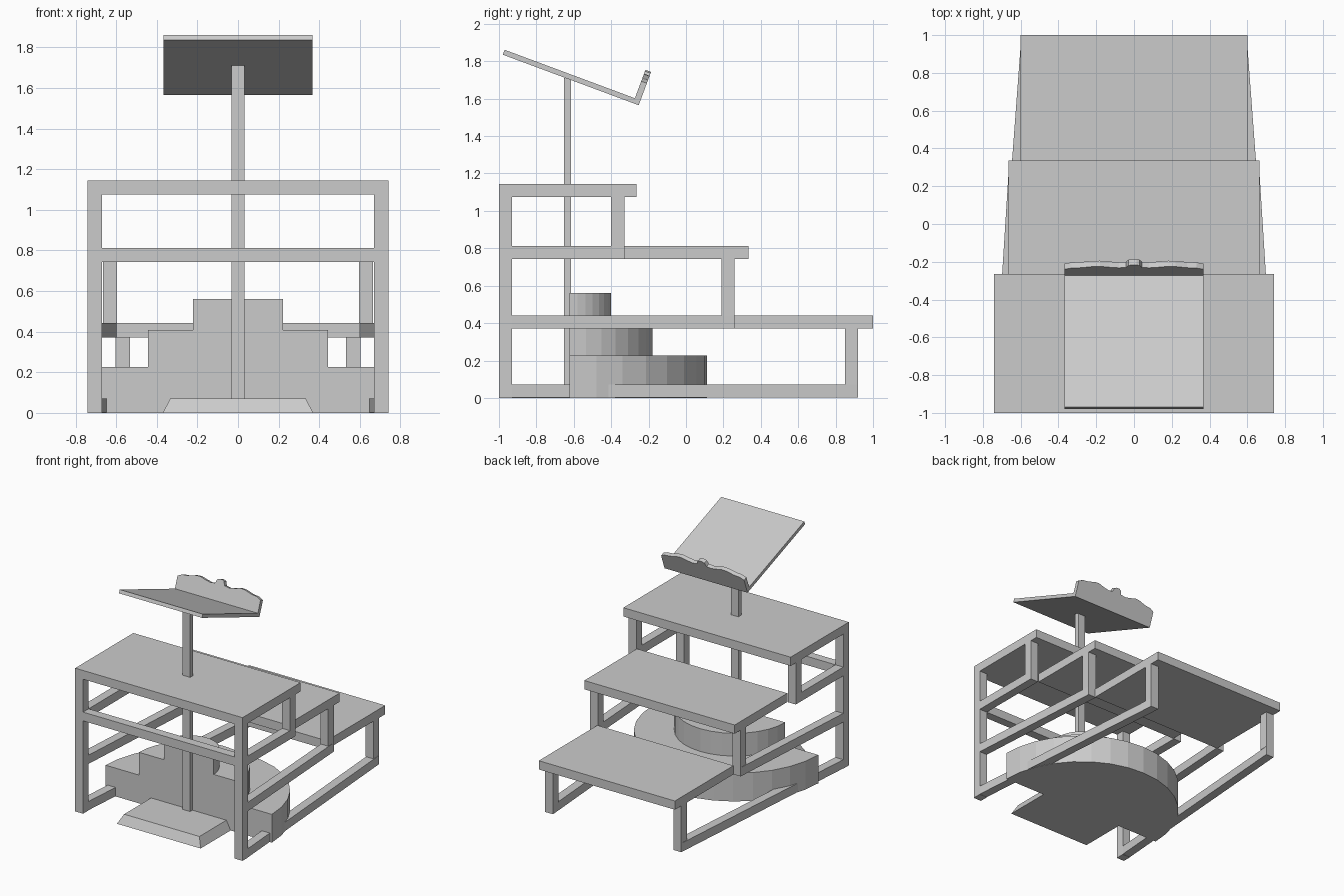
import bpy, bmesh
from math import sin, cos, pi, radians
from mathutils import Matrix, Vector

if "Cube" in bpy.data.objects:
    bpy.data.objects.remove(bpy.data.objects["Cube"])


def prism(name, pts, z0, z1, matrix=None, mirror=False, inset=0.0):
    """Extrude an outline from z0 to z1; inset shrinks the top of a box toward its centre."""
    bm = bmesh.new()
    face = bm.faces.new([bm.verts.new((x, y, z0)) for x, y in pts])
    top = bmesh.ops.extrude_face_region(bm, geom=[face])["geom"]
    verts = [g for g in top if isinstance(g, bmesh.types.BMVert)]
    mid = sum((v.co for v in verts), Vector()) / len(verts)
    for v in verts:
        v.co.z = z1
        if inset:
            v.co.x -= inset if v.co.x > mid.x else -inset
            v.co.y -= inset if v.co.y > mid.y else -inset
    bmesh.ops.recalc_face_normals(bm, faces=bm.faces)
    mesh = bpy.data.meshes.new(name)
    bm.to_mesh(mesh)
    bm.free()
    ob = bpy.data.objects.new(name, mesh)
    bpy.context.collection.objects.link(ob)
    if matrix:
        ob.matrix_world = matrix
    if mirror:
        ob.modifiers.new("mirror", 'MIRROR')
    return ob


def rect(x0, x1, y0, y1):
    return [(x0, y0), (x1, y0), (x1, y1), (x0, y1)]


def box(name, x0, x1, y0, y1, z0, z1, **kw):
    return prism(name, rect(x0, x1, y0, y1), z0, z1, **kw)


T = 0.07  # frame bar thickness

# Tiers: name, half width, deck start, deck end, deck top, support post rear face
tiers = [("top", 0.74, -1.0, -0.265, 1.145, -0.33),
         ("middle", 0.665, -0.33, 0.335, 0.812, 0.26),
         ("bottom", 0.602, 0.26, 1.0, 0.442, 0.92)]
rail_tops = [0.812, 0.442, 0.072]

# Decks, support posts and the splayed side rails beneath each tier
for (name, w, y0, y1, zt, yp), zr in zip(tiers, rail_tops):
    box(name + "_deck", -w, w, y0, y1, zt - T, zt)
    box(name + "_post", w - T, w, yp - T, yp, zr, zt - T, mirror=True)
    prism(name + "_side_rail",
          [(0.67, -0.93), (0.74, -0.93), (w, yp), (w - T, yp)],
          zr - T, zr, mirror=True)

# Tall front posts and the cross bar between them
box("front_post", 0.67, 0.74, -1, -0.93, 0, 1.075, mirror=True)
box("front_cross_bar", -0.67, 0.67, -1, -0.93, 0.742, 0.812)

# Stacked half-round podium
for i, (r, z0, z1) in enumerate([(0.735, 0, 0.226), (0.442, 0.226, 0.408),
                                 (0.221, 0.408, 0.56)]):
    arc = [(r * cos(pi * k / 16), -0.622 + r * sin(pi * k / 16)) for k in range(17)]
    prism(f"podium_step_{i + 1}", arc, z0, z1)

# Music stand: bevelled foot and pole
box("stand_foot", -0.37, 0.37, -1, -0.265, 0, 0.072, inset=0.037)
box("stand_pole", -0.033, 0.033, -0.652, -0.614, 0.06, 1.71)

# Sloping desk, hinged at its lower rear edge
hinge = Matrix.Translation((0, -0.253, 1.565))
box("stand_desk", -0.367, 0.367, -0.775, -0.032, 0, 0.028,
    matrix=hinge @ Matrix.Rotation(radians(-20.4), 4, 'X'))

# Lip with a wavy upper edge
half = [(0.012, 0.19), (0.03, 0.182), (0.042, 0.152), (0.08, 0.146), (0.13, 0.155),
        (0.18, 0.168), (0.22, 0.165), (0.28, 0.148), (0.33, 0.143), (0.367, 0.125)]
lip = [(-0.367, 0), (0.367, 0)] + half[::-1] + [(-x, y) for x, y in half]
prism("stand_lip", lip, 0, 0.032, matrix=hinge @ Matrix.Rotation(radians(69.6), 4, 'X'))
